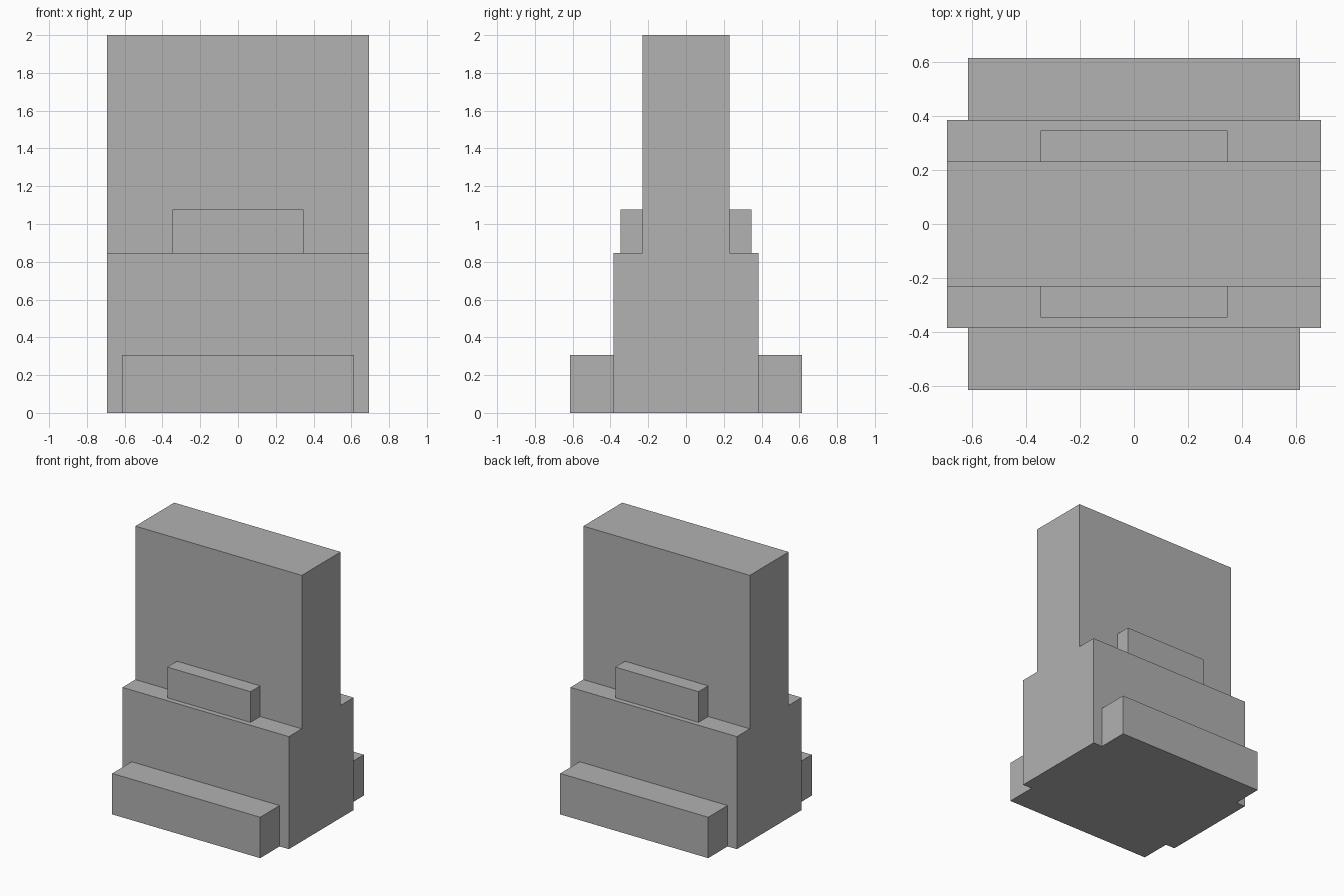
import bpy
import bmesh

if "Cube" in bpy.data.objects:
    bpy.data.objects.remove(bpy.data.objects["Cube"])

U = 1 / 13  # module: every size is a multiple of this

grey = bpy.data.materials.new("plain grey")
grey.diffuse_color = (0.445, 0.445, 0.445, 1)
grey.use_nodes = True
grey.node_tree.nodes["Principled BSDF"].inputs["Base Color"].default_value = grey.diffuse_color


def extrude_x(name, profile, half_width):
    """Extrude a closed (y, z) profile symmetrically along x."""
    bm = bmesh.new()
    face = bm.faces.new([bm.verts.new((-half_width * U, y * U, z * U)) for y, z in profile])
    moved = bmesh.ops.extrude_face_region(bm, geom=[face])["geom"]
    verts = [g for g in moved if isinstance(g, bmesh.types.BMVert)]
    bmesh.ops.translate(bm, verts=verts, vec=(2 * half_width * U, 0, 0))
    bmesh.ops.recalc_face_normals(bm, faces=bm.faces)
    mesh = bpy.data.meshes.new(name)
    bm.to_mesh(mesh)
    bm.free()
    mesh.materials.append(grey)
    obj = bpy.data.objects.new(name, mesh)
    bpy.context.collection.objects.link(obj)
    return obj


# Stepped body: wide lower block and narrower upright slab in one profile
half = [(5, 0), (5, 11), (3, 11), (3, 26)]
extrude_x("stepped_body", half + [(-y, z) for y, z in reversed(half)], 9)

# Matching foot blocks and ledge blocks on front and back
for side, s in (("front", -1), ("back", 1)):
    for part, y0, y1, z0, z1, half_width in (
        ("foot_block", 5, 8, 0, 4, 8),
        ("ledge_block", 3, 4.5, 11, 14, 4.5),
    ):
        extrude_x(f"{side}_{part}",
                  [(s * y0, z0), (s * y1, z0), (s * y1, z1), (s * y0, z1)], half_width)
